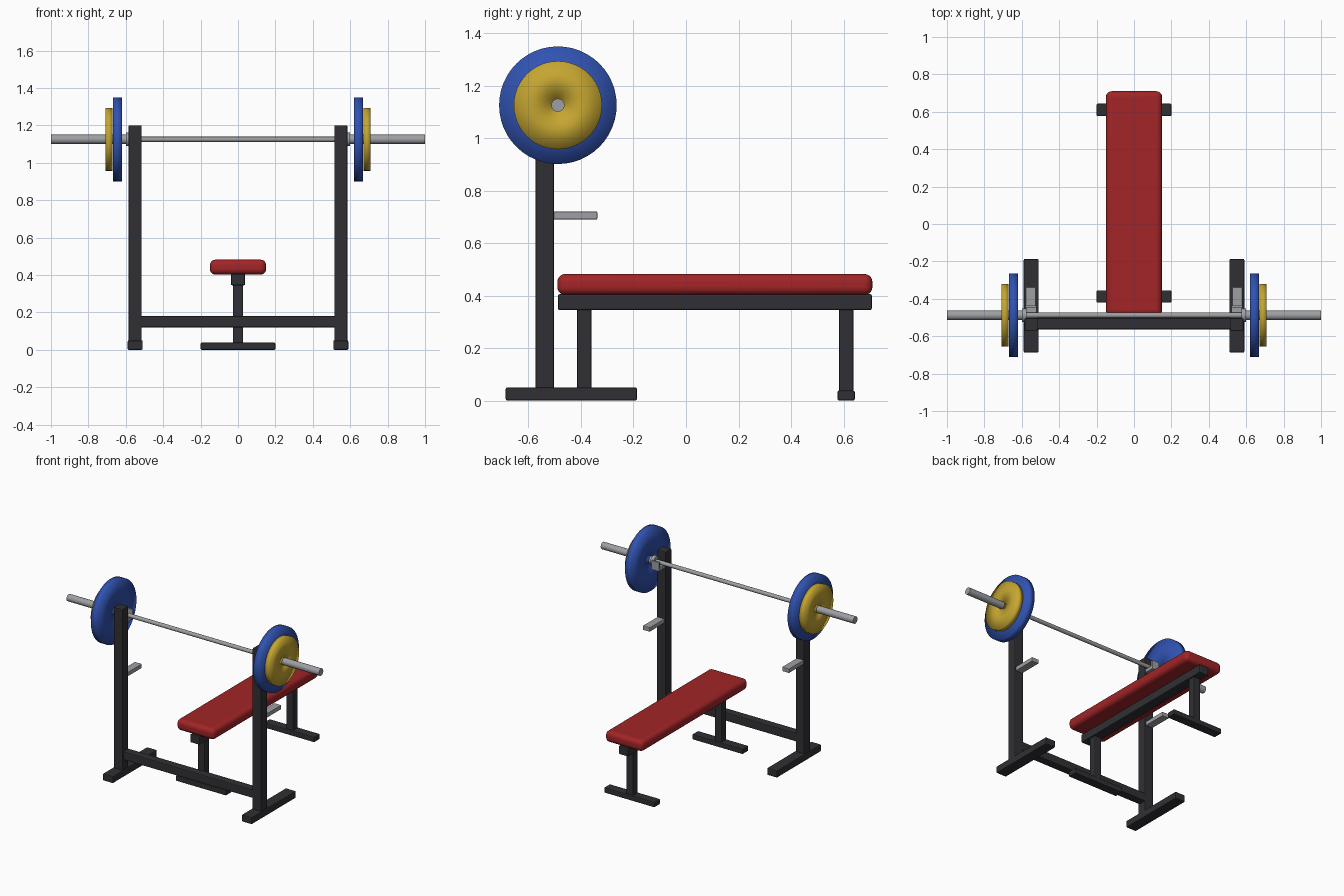
import bpy, math
from mathutils import Matrix

if "Cube" in bpy.data.objects:
    bpy.data.objects.remove(bpy.data.objects["Cube"])


def material(name, rgb):
    m = bpy.data.materials.new(name)
    m.diffuse_color = (*rgb, 1)
    m.use_nodes = True
    m.node_tree.nodes["Principled BSDF"].inputs["Base Color"].default_value = m.diffuse_color
    return m


DARK = material("dark_steel", (0.03, 0.03, 0.035))
RED = material("red_vinyl", (0.36, 0.018, 0.02))
BLUE = material("blue_rubber", (0.03, 0.085, 0.44))
YELLOW = material("yellow_rubber", (0.56, 0.38, 0.03))
STEEL = material("bright_steel", (0.34, 0.35, 0.37))


def make(name, verts, faces, mat):
    mesh = bpy.data.meshes.new(name)
    mesh.from_pydata(verts, [], faces)
    mesh.materials.append(mat)
    ob = bpy.data.objects.new(name, mesh)
    bpy.context.collection.objects.link(ob)
    return ob


def box(name, x, y, z, mat=DARK, bevel=0.006, segments=2):
    """Bevelled box from (min, max) ranges."""
    verts = [(a, b, c) for a in x for b in y for c in z]
    faces = [(0, 1, 3, 2), (4, 6, 7, 5), (0, 4, 5, 1),
             (2, 3, 7, 6), (0, 2, 6, 4), (1, 5, 7, 3)]
    ob = make(name, verts, faces, mat)
    mod = ob.modifiers.new("bevel", 'BEVEL')
    mod.width, mod.segments = bevel, segments
    return ob


def lathe(name, profile, mat, closed=False, n=48, angle=None):
    """Spin (x, radius) points around the bar's axis."""
    k = len(profile)
    verts = [(x, BAR_Y + r * math.cos(t), BAR_Z + r * math.sin(t))
             for t in (2 * math.pi * i / n for i in range(n)) for x, r in profile]
    faces = [(i * k + j, i * k + (j + 1) % k,
              (i + 1) % n * k + (j + 1) % k, (i + 1) % n * k + j)
             for i in range(n) for j in range(k if closed else k - 1)]
    if not closed:
        faces += [tuple(i * k for i in range(n)),
                  tuple(i * k + k - 1 for i in reversed(range(n)))]
    ob = make(name, verts, faces, mat)
    smooth(ob, angle)
    return ob


def smooth(ob, angle=None):
    bpy.ops.object.select_all(action='DESELECT')
    ob.select_set(True)
    bpy.context.view_layer.objects.active = ob
    if angle is None:
        bpy.ops.object.shade_smooth()
    else:
        bpy.ops.object.shade_smooth_by_angle(angle=angle)


def mirrored(ob):
    """Mirror a right-hand part to the left."""
    ob.modifiers.new("mirror", 'MIRROR').use_axis[0] = True


def span(centre, size):
    return centre - size / 2, centre + size / 2


BAR_Y, BAR_Z = -0.488, 1.125
SHARP = math.radians(35)

# Rack: feet, uprights, crossbar, bar hooks and spotter arms
mirrored(box("rack_foot", span(0.55, 0.08), (-0.687, -0.187), (0, 0.05)))
mirrored(box("upright", span(0.55, 0.07), span(-0.538, 0.07), (0.04, 1.2)))
box("rack_crossbar", (-0.53, 0.53), span(-0.533, 0.06), (0.12, 0.18))
mirrored(box("hook_base", span(0.55, 0.06), (-0.51, -0.435), (1.085, 1.11), STEEL, 0.003))
mirrored(box("hook_lip", span(0.55, 0.06), (-0.45, -0.435), (1.09, 1.15), STEEL, 0.003))
mirrored(box("spotter_arm", span(0.552, 0.055), (-0.51, -0.338), (0.69, 0.72), STEEL, 0.003))

# Bench: frame, two legs with cross feet, padded top
box("bench_frame", span(0, 0.075), (-0.488, 0.708), (0.345, 0.405))
for label, y in (("front", -0.388), ("rear", 0.61)):
    box(label + "_leg", span(0, 0.055), span(y, 0.055), (0.02, 0.36))
    box(label + "_foot", span(0, 0.4), span(y, 0.066), (0, 0.038))
smooth(box("bench_pad", span(0, 0.3), (-0.49, 0.71), (0.402, 0.482), RED, 0.03, 5), SHARP)

# Barbell: thin shaft, thick sleeves with collars, two plates per side
lathe("bar_shaft", [(-0.6, 0.014), (0.6, 0.014)], STEEL, n=24, angle=SHARP)
mirrored(lathe("bar_sleeve", [(0.595, 0.025), (1.0, 0.025)], STEEL, n=32, angle=SHARP))
mirrored(lathe("bar_collar", [(0.575, 0.036), (0.6, 0.036)], STEEL, n=32, angle=SHARP))


def plate(name, x0, x1, r, mat):
    mirrored(lathe(name, [(x0, 0.024), (x1, 0.024), (x1, r), (x0, r)], mat, closed=True))


plate("large_plate", 0.62, 0.668, 0.224, BLUE)
plate("small_plate", 0.672, 0.708, 0.168, YELLOW)
